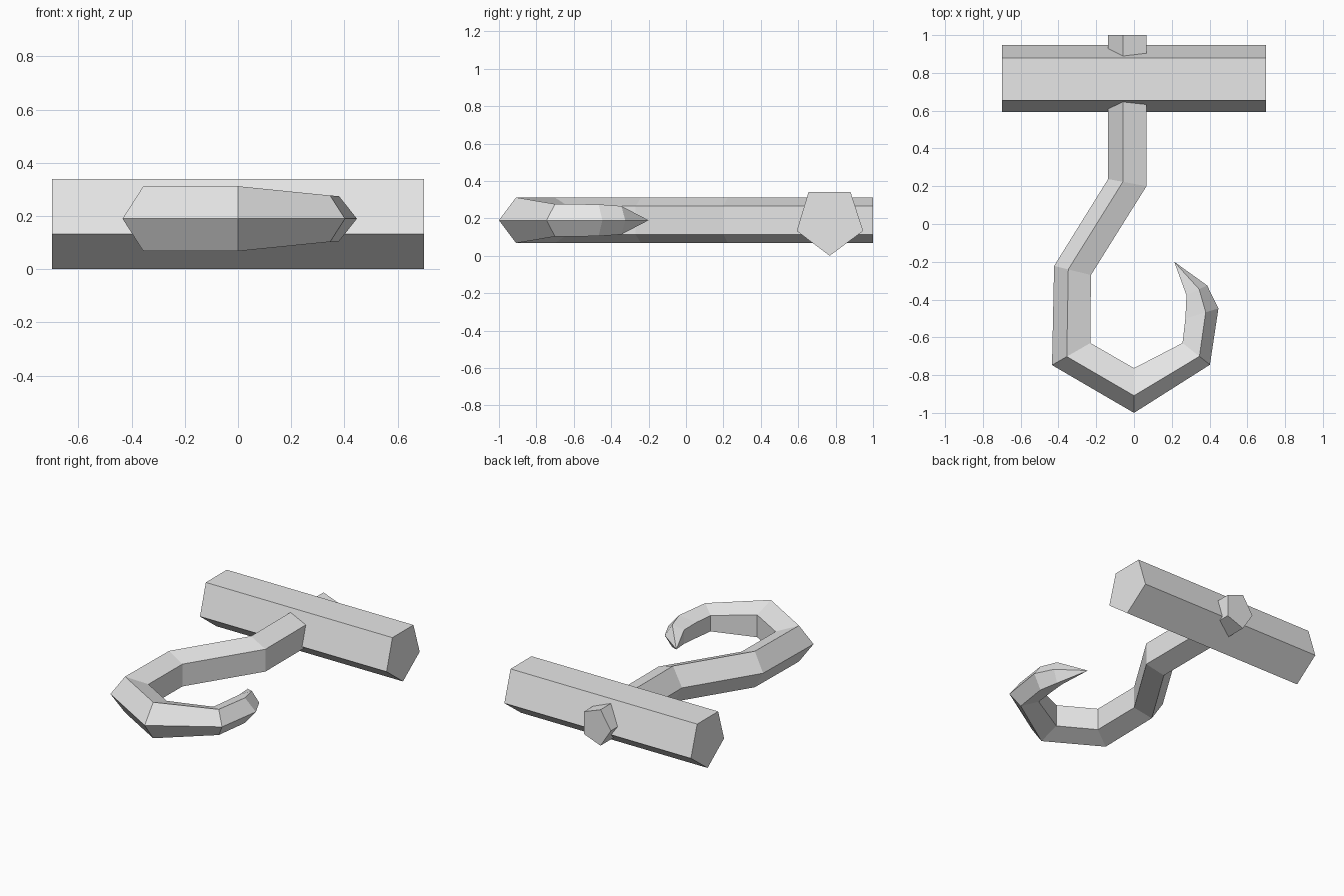
import bpy
import bmesh
from mathutils import Vector

cube = bpy.data.objects.get("Cube")
if cube:
    bpy.data.objects.remove(cube, do_unlink=True)

grey = bpy.data.materials.new("light_grey")
grey.use_nodes = True
colour = (0.8, 0.8, 0.8, 1.0)
grey.diffuse_color = colour
grey.node_tree.nodes["Principled BSDF"].inputs["Base Color"].default_value = colour


def loft(name, rings, tip=None):
    """Skin matching rings of points into a flat-shaded solid, optionally ending in a point."""
    bm = bmesh.new()
    loops = [[bm.verts.new(p) for p in ring] for ring in rings]
    n = len(loops[0])
    for a, b in zip(loops, loops[1:]):
        for i in range(n):
            j = (i + 1) % n
            bm.faces.new((a[i], a[j], b[j], b[i]))
    bm.faces.new(loops[0])
    if tip:
        point = bm.verts.new(tip)
        for i in range(n):
            bm.faces.new((loops[-1][i], loops[-1][(i + 1) % n], point))
    else:
        bm.faces.new(loops[-1])
    bmesh.ops.recalc_face_normals(bm, faces=bm.faces)
    mesh = bpy.data.meshes.new(name)
    bm.to_mesh(mesh)
    bm.free()
    mesh.materials.append(grey)
    obj = bpy.data.objects.new(name, mesh)
    bpy.context.collection.objects.link(obj)
    return obj


# Five-sided handle bar, point downward
profile = [(0.655, 0.34), (0.88, 0.34), (0.947, 0.133), (0.768, 0.0), (0.592, 0.133)]
loft("handle_bar", [[(x, y, z) for y, z in profile] for x in (-0.7, 0.7)])

# Five-sided hook: outer edge, inner edge and half height at each bend
MID_Z = 0.19
bends = [
    ((-0.137, 1.0), (0.066, 1.0), 0.122),
    ((-0.137, 0.238), (0.066, 0.2), 0.122),
    ((-0.423, -0.222), (-0.228, -0.27), 0.122),
    ((-0.434, -0.747), (-0.231, -0.63), 0.122),
    ((0.0, -1.0), (0.0, -0.763), 0.122),
    ((0.402, -0.745), (0.257, -0.63), 0.087),
    ((0.447, -0.447), (0.272, -0.5), 0.085),
    ((0.387, -0.325), (0.278, -0.378), 0.076),
]


def hook_ring(outer, inner, half):
    o, i = Vector(outer), Vector(inner)
    ridge = o.lerp(i, 0.385)
    low = half * 0.62
    return [(*o, MID_Z), (*ridge, MID_Z + half), (*i, MID_Z + low),
            (*i, MID_Z - low), (*ridge, MID_Z - half)]


loft("hook", [hook_ring(*b) for b in bends], tip=(0.213, -0.2, MID_Z))
